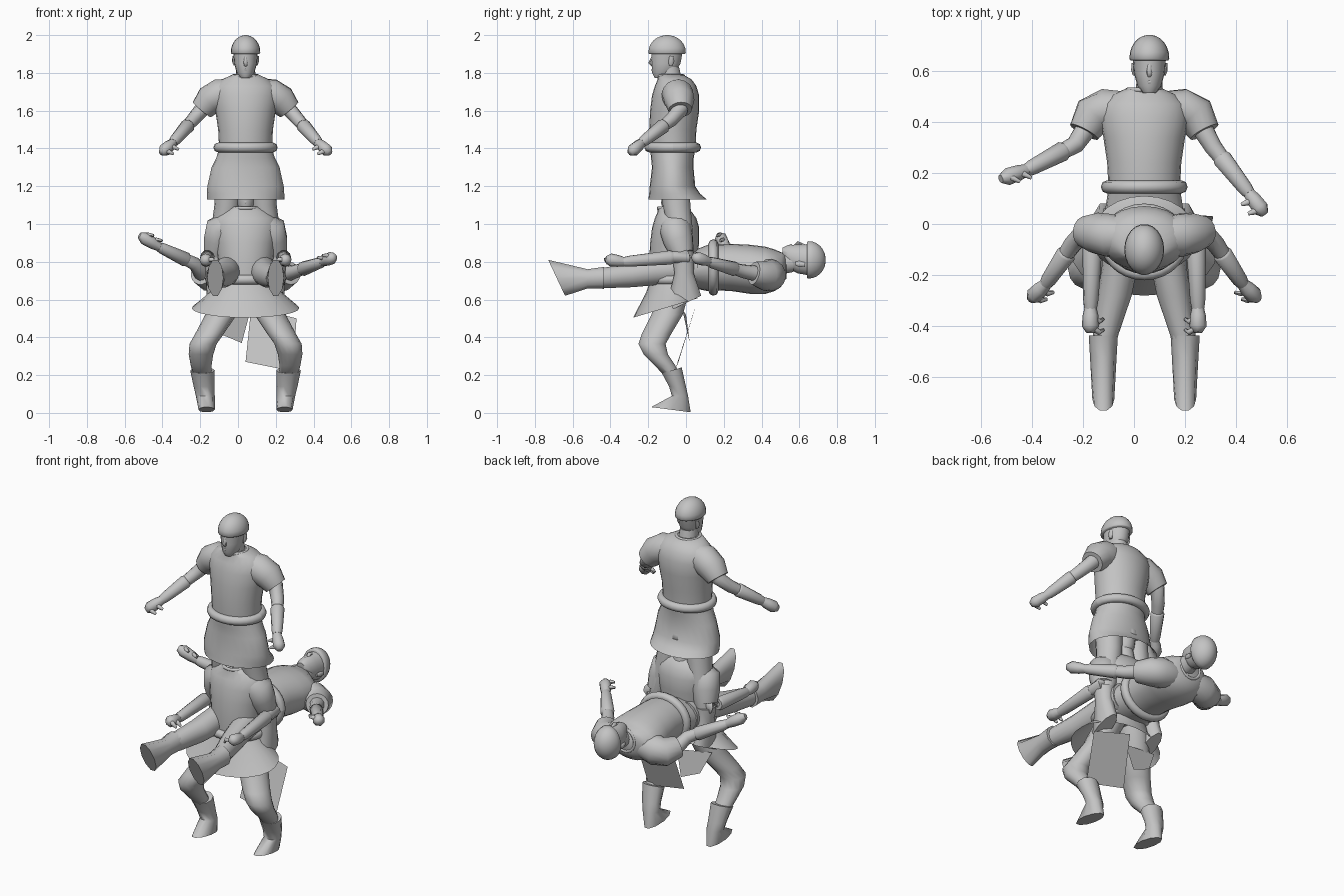
import bpy, bmesh, math
from mathutils import Matrix, Vector

cube = bpy.data.objects.get("Cube")
if cube:
    bpy.data.objects.remove(cube, do_unlink=True)

GREY = (0.55, 0.55, 0.55, 1)
mat = bpy.data.materials.new("plain_grey")
mat.use_nodes = True
mat.diffuse_color = GREY
mat.node_tree.nodes["Principled BSDF"].inputs["Base Color"].default_value = GREY


def finish(name, bm, m):
    """Turn a bmesh into a smooth-shaded object placed by matrix m."""
    bmesh.ops.recalc_face_normals(bm, faces=bm.faces)
    bm.transform(m)
    mesh = bpy.data.meshes.new(name)
    bm.to_mesh(mesh)
    bm.free()
    mesh.materials.append(mat)
    ob = bpy.data.objects.new(name, mesh)
    bpy.context.collection.objects.link(ob)
    bpy.ops.object.select_all(action='DESELECT')
    ob.select_set(True)
    bpy.context.view_layer.objects.active = ob
    bpy.ops.object.shade_smooth_by_angle(angle=math.radians(60))


def skin(name, rings, m, caps=True):
    """Bridge a list of point rings into a surface."""
    bm = bmesh.new()
    rows = [[bm.verts.new(p) for p in r] for r in rings]
    n = len(rows[0])
    for a, b in zip(rows, rows[1:]):
        for i in range(n):
            j = (i + 1) % n
            bm.faces.new((a[i], a[j], b[j], b[i]))
    if caps:
        bm.faces.new(rows[0])
        bm.faces.new(rows[-1])
    finish(name, bm, m)


def loft(name, sections, m, sides=20, caps=True):
    """Level ellipses: (x, y, z, half width, half depth, slope of z along y)."""
    rings = []
    for x, y, z, rx, ry, *slope in sections:
        s = slope[0] if slope else 0
        ring = []
        for i in range(sides):
            t = math.tau * i / sides
            dy = ry * math.sin(t)
            ring.append((x + rx * math.cos(t), y + dy, z + s * dy))
        rings.append(ring)
    skin(name, rings, m, caps)


def limb(name, pts, radii, m, sides=10):
    """Round tube along a bent path."""
    pts = [Vector(p) for p in pts]
    rings = []
    for i, (p, r) in enumerate(zip(pts, radii)):
        d = (pts[min(i + 1, len(pts) - 1)] - pts[max(i - 1, 0)]).normalized()
        u = d.cross(Vector((0.3, 1, 0.2))).normalized()
        v = d.cross(u)
        rings.append([p + r * (u * math.cos(math.tau * k / sides) + v * math.sin(math.tau * k / sides))
                      for k in range(sides)])
    skin(name, rings, m)


def ring_band(name, z, y, rx, ry, tube, height, m):
    """Closed band such as a belt or collar."""
    sides, k = 28, 8
    rings = []
    for i in range(sides + 1):
        t = math.tau * i / sides
        rings.append([((rx + tube * math.cos(a)) * math.cos(t), y + (ry + tube * math.cos(a)) * math.sin(t),
                       z + height * math.sin(a)) for a in (math.tau * j / k for j in range(k))])
    skin(name, rings, m, caps=False)


def sheet(name, pts, m):
    bm = bmesh.new()
    bm.faces.new([bm.verts.new(p) for p in pts])
    finish(name, bm, m)


def head(who, m):
    loft(who + "_neck", [(0, -.07, 1.72, .056, .058), (0, -.09, 1.83, .05, .055)], m, 14)
    loft(who + "_head", [(0, -.135, 1.772, .026, .03), (0, -.118, 1.80, .047, .062), (0, -.105, 1.85, .06, .077),
                         (0, -.1, 1.92, .066, .085)], m, 18)
    limb(who + "_nose", [(0, -.176, 1.885), (0, -.188, 1.852), (0, -.176, 1.84)], [.007, .012, .009], m, 6)
    limb(who + "_mouth", [(-.02, -.168, 1.815), (0, -.176, 1.815), (.02, -.168, 1.815)], [.004, .008, .004], m, 6)
    for s, side in ((1, "left"), (-1, "right")):
        loft(f"{who}_{side}_ear", [(s * .058, -.08, 1.84, .006, .01), (s * .062, -.078, 1.86, .009, .016),
                                   (s * .062, -.075, 1.89, .008, .012)], m, 8)
    # Rounded cap with a straight lower rim
    dome = [(0, -.1, 1.90, .074, .095), (0, -.1, 1.905, .078, .1)]
    for i in range(1, 7):
        a = math.radians(14 * i)
        dome.append((0, -.1, 1.91 + .09 * math.sin(a), .078 * math.cos(a), .1 * math.cos(a)))
    loft(who + "_helmet", dome, m, 22)


def arm(who, s, sleeve, joints, m):
    side = who + ("_left_" if s > 0 else "_right_")
    P = [Vector((s * p[0], p[1], p[2])) for p in (*sleeve, *joints)]
    limb(side + "sleeve", P[:4], [.075, .085, .08, .062], m, 16)
    e, w, h = P[4:]
    limb(side + "upper_arm", [P[2], P[3], e, e.lerp(w, .25)], [.046, .041, .036, .032], m)
    limb(side + "bracer", [e.lerp(w, .2), e.lerp(w, .25), e.lerp(w, .9), w], [.032, .039, .03, .025], m)
    d = h - w
    limb(side + "hand", [w - d * .2, w + d * .4, h, h + d * .35], [.021, .031, .034, .017], m, 8)
    inward = Vector((-s * .035, -.01, 0))
    for k, part in enumerate(("thumb", "finger")):
        a = w + d * (.4 + .6 * k)
        limb(side + part, [a, a + inward + d * .2, a + inward * 1.4 + Vector((0, 0, -.02))],
             [.014, .012, .007], m, 6)


def figure(who, m, head_shift, skirt, sleeve, left_arm, right_arm, leg, boot):
    head(who, m @ Matrix.Translation(head_shift))
    # Tunic, collar, belt and skirt
    loft(who + "_tunic", [(0, -.07, 1.40, .14, .12), (0, -.07, 1.50, .145, .125), (0, -.06, 1.60, .16, .13),
                          (0, -.055, 1.68, .175, .125), (0, -.055, 1.73, .165, .11),
                          (0, -.06, 1.765, .125, .09), (0, -.08, 1.788, .075, .07)], m, 24)
    ring_band(who + "_collar", 1.784, -.08, .066, .066, .009, .009, m)
    ring_band(who + "_belt", 1.405, -.07, .145, .125, .025, .026, m)
    loft(who + "_skirt", skirt, m, 24, caps=False)
    for s in (1, -1):
        side = who + ("_left_" if s > 0 else "_right_")
        arm(who, s, sleeve, left_arm if s > 0 else right_arm, m)
        flip = lambda rows: [(s * r[0], *r[1:]) for r in rows]
        loft(side + "leg", flip(leg), m, 14)
        loft(side + "boot", flip(boot), m, 10)


# Shared poses
hang_sleeve = [(.07, -.05, 1.695), (.135, -.045, 1.685), (.19, -.035, 1.655), (.232, -.03, 1.605)]
shrug_sleeve = [(.08, -.04, 1.705), (.15, -.03, 1.705), (.2, -.025, 1.685), (.235, -.04, 1.62)]
down_sleeve = [(.09, -.06, 1.69), (.132, -.055, 1.67), (.143, -.04, 1.61), (.16, -.02, 1.54)]
straight_leg = [(.085, -.07, 1.32, .075, .085), (.095, -.05, 1.1, .07, .075), (.115, -.03, .98, .066, .066),
                (.15, -.015, .83, .05, .056), (.16, -.015, .78, .046, .048)]
pointed_boot = [(.16, -.015, .825, .057, .061), (.16, -.01, .74, .052, .053), (.16, -.015, .575, .043, .1, .47)]
open_skirt = [(0, -.07, 1.40, .14, .12), (0, -.072, 1.35, .155, .113), (0, -.07, 1.30, .18, .11),
              (0, -.072, 1.2, .202, .12), (0, -.06, 1.16, .205, .135), (0, -.045, 1.13, .205, .155)]
narrow_skirt = [(0, -.07, 1.40, .14, .13), (0, -.06, 1.30, .155, .1), (0, -.05, 1.2, .17, .09)]
flared_skirt = [(0, -.07, 1.40, .14, .12), (0, -.08, 1.34, .19, .13), (0, -.11, 1.255, .285, .17, .3)]
bent_leg = [(.08, -.06, 1.36, .08, .085), (.13, -.1, 1.22, .083, .085), (.19, -.155, 1.12, .076, .08),
            (.225, -.18, 1.065, .072, .074), (.236, -.16, 1.01, .065, .066), (.235, -.11, .95, .055, .055),
            (.225, -.06, .88, .046, .042)]
planted_boot = [(.228, -.075, .925, .065, .055, .3), (.22, -.045, .84, .055, .047), (.213, -.032, .79, .05, .045),
                (.206, -.08, .717, .043, .11, -.13)]

# Upper standing figure
top_m = Matrix.Translation((.04, 0, 0))
reach = ((.28, -.08, 1.55), (.385, -.235, 1.43), (.43, -.28, 1.39))
figure("upper", top_m, (0, 0, 0), open_skirt, hang_sleeve, reach, reach, straight_leg, pointed_boot)

# Lower standing figure with bent knees and forward arms
low_m = Matrix.Translation((.04, 0, -.70))
forward = ((.2, 0, 1.53), (.21, -.33, 1.5), (.21, -.4, 1.51))
figure("lower", low_m, (0, .05, 0), flared_skirt, down_sleeve, forward, forward, bent_leg, planted_boot)

# Lying figure, face up
lie_m = Matrix.Translation((.04, -1.26, .70)) @ Matrix.Rotation(-math.pi / 2, 4, 'X')
figure("lying", lie_m, (.02, -.01, 0), narrow_skirt, shrug_sleeve,
       ((.27, -.05, 1.56), (.41, -.10, 1.38), (.455, -.12, 1.32)),
       ((.27, -.09, 1.57), (.46, -.18, 1.47), (.535, -.225, 1.445)), straight_leg, pointed_boot)

# Loose cloth hanging under the lower skirt
world = Matrix.Identity(4)
sheet("long_cloth", [(.07, .05, .56), (.04, -.04, .27), (.29, -.06, .22), (.31, .03, .5)], world)
sheet("short_cloth", [(-.16, -.02, .55), (-.1, .01, .42), (.02, .02, .37), (.06, .0, .52)], world)
